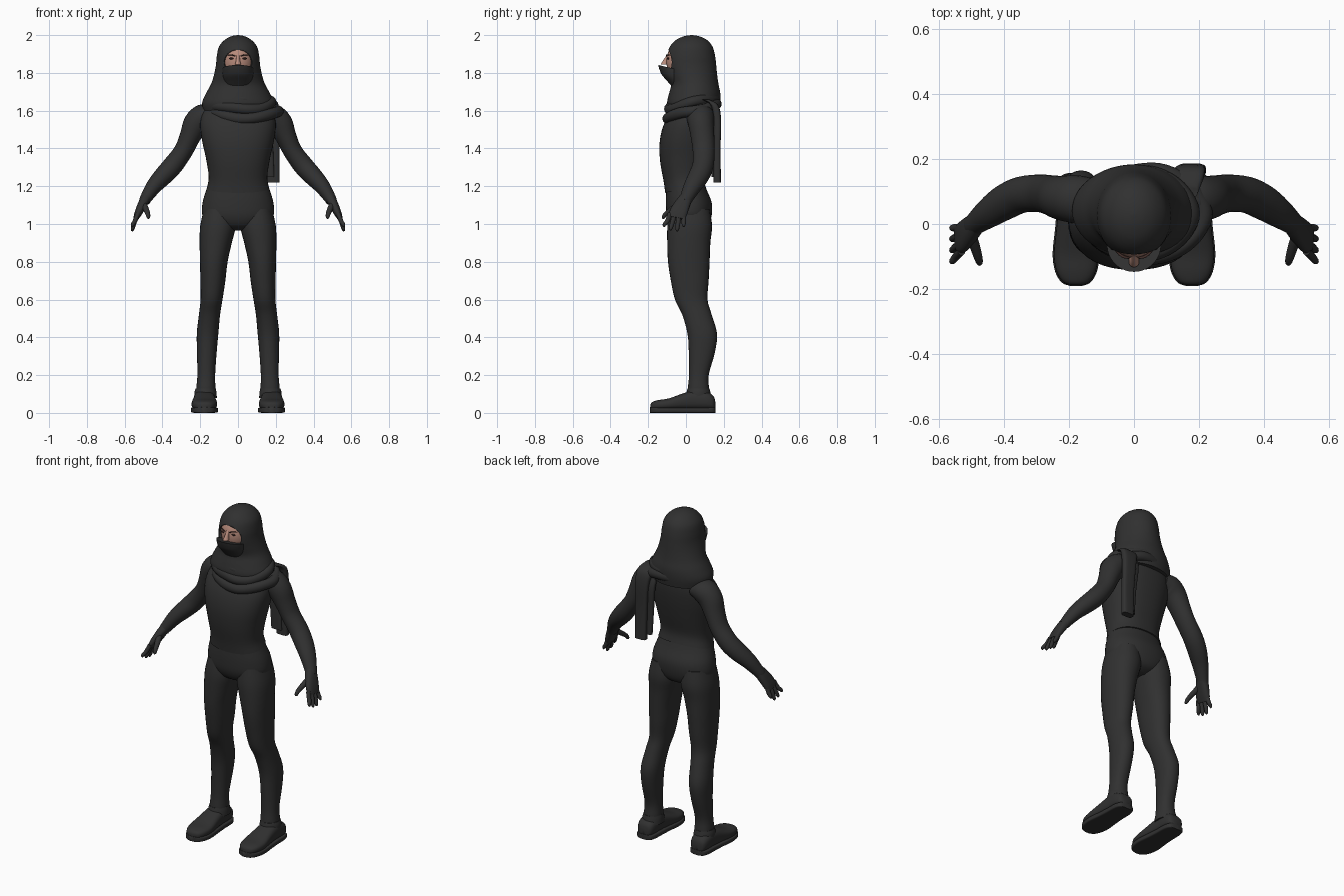
import bpy, bmesh
from math import sin, cos, pi, copysign
from mathutils import Vector

cube = bpy.data.objects.get("Cube")
if cube:
    bpy.data.objects.remove(cube, do_unlink=True)

X, Y, Z = Vector((1, 0, 0)), Vector((0, 1, 0)), Vector((0, 0, 1))


def material(name, r, g, b):
    m = bpy.data.materials.new(name)
    m.use_nodes = True
    m.diffuse_color = (r, g, b, 1)
    bsdf = m.node_tree.nodes["Principled BSDF"]
    bsdf.inputs["Base Color"].default_value = (r, g, b, 1)
    bsdf.inputs["Roughness"].default_value = 0.9
    return m


cloth = material("charcoal cloth", 0.03, 0.03, 0.03)
skin = material("skin", 0.48, 0.26, 0.2)
dark = material("dark brown", 0.06, 0.03, 0.025)


def spline(rows, steps, closed):
    """Catmull-Rom interpolation of equal-length number rows."""
    n, out = len(rows), []
    pick = (lambda i: rows[i % n]) if closed else (lambda i: rows[max(0, min(n - 1, i))])
    for i in range(n if closed else n - 1):
        p = [pick(i + k) for k in (-1, 0, 1, 2)]
        for s in range(steps):
            t = s / steps
            out.append([b + t * ((c - a) + t * ((2 * a - 5 * b + 4 * c - d)
                        + t * (3 * b - a - 3 * c + d))) / 2 for a, b, c, d in zip(*p)])
    return out if closed else out + [list(rows[-1])]


def finish(name, bm, mat, angle=50):
    bmesh.ops.recalc_face_normals(bm, faces=bm.faces)
    mesh = bpy.data.meshes.new(name)
    bm.to_mesh(mesh)
    bm.free()
    mesh.materials.append(mat)
    ob = bpy.data.objects.new(name, mesh)
    bpy.context.collection.objects.link(ob)
    bpy.ops.object.select_all(action="DESELECT")
    ob.select_set(True)
    bpy.context.view_layer.objects.active = ob
    bpy.ops.object.shade_smooth_by_angle(angle=angle * pi / 180)
    return ob


def loft(name, rows, axis=None, ref=Y, power=2, tilt=0, closed=False,
         sides=28, steps=4, mirror=1, mat=cloth):
    """Skin rows of (x, y, z, half width, half depth) into one body."""
    rows = spline(rows, steps, closed)
    centres = [Vector((r[0] * mirror, r[1], r[2])) for r in rows]
    n, bm, rings = len(rows), bmesh.new(), []
    for i, r in enumerate(rows):
        if axis:
            t = axis
        elif closed:
            t = (centres[(i + 1) % n] - centres[i - 1]).normalized()
        else:
            t = (centres[min(i + 1, n - 1)] - centres[max(i - 1, 0)]).normalized()
        u = t.cross(ref).normalized()
        v = u.cross(t)
        ring = []
        for k in range(sides):
            c, s = cos(2 * pi * k / sides), sin(2 * pi * k / sides)
            pc = copysign(abs(c) ** (2 / power), c)
            ps = copysign(abs(s) ** (2 / power), s)
            ring.append(bm.verts.new(centres[i] + u * pc * r[3] + v * ps * r[4] + t * tilt * s))
        rings.append(ring)
    for i in range(n if closed else n - 1):
        a, b = rings[i], rings[(i + 1) % n]
        for k in range(sides):
            j = (k + 1) % sides
            bm.faces.new((a[k], a[j], b[j], b[k]))
    if not closed:
        bm.faces.new(rings[0])
        bm.faces.new(rings[-1])
    return finish(name, bm, mat)


def ball(name, centre, size, mat):
    bm = bmesh.new()
    bmesh.ops.create_uvsphere(bm, u_segments=32, v_segments=20, radius=1)
    for v in bm.verts:
        v.co = Vector(centre) + Vector([a * b for a, b in zip(v.co, size)])
    return finish(name, bm, mat)


def stack(rows):
    """Turn (z, half width, front y, back y) into loft rows."""
    return [(0, (f + b) / 2, z, w, (b - f) / 2) for z, w, f, b in rows]


# Torso and trousers seat
loft("shirt", stack([
    (1.19, .165, -.11, .105), (1.25, .155, -.118, .097), (1.35, .17, -.136, .12),
    (1.45, .192, -.14, .14), (1.54, .2, -.122, .15), (1.61, .175, -.085, .145),
    (1.67, .11, -.04, .13)]), Z, power=2.3, tilt=.025, sides=40)
loft("trousers_seat", stack([
    (.965, .05, -.03, .07), (.99, .13, -.075, .115), (1.04, .186, -.1, .135),
    (1.11, .188, -.106, .137), (1.18, .168, -.104, .11), (1.24, .15, -.1, .09)]),
    Z, power=2.2, sides=40)

# Hood with a face opening
hood = loft("hood", stack([
    (2.0, .004, .026, .034), (1.994, .035, -.01, .07), (1.975, .07, -.052, .11),
    (1.94, .1, -.085, .14), (1.89, .112, -.103, .154), (1.84, .117, -.105, .16),
    (1.79, .127, -.092, .165), (1.74, .143, -.078, .172), (1.69, .17, -.09, .182),
    (1.64, .19, -.1, .182), (1.59, .18, -.09, .175)]), Z, sides=48)
cutter = ball("face_cutter", (0, -.12, 1.855), (.083, .1, .07), cloth)
cutter.hide_render = True
cut = hood.modifiers.new("face opening", "BOOLEAN")
cut.object = cutter
cut.solver = "EXACT"
bpy.context.view_layer.objects.active = hood
bpy.ops.object.modifier_apply(modifier=cut.name)
bpy.data.objects.remove(cutter, do_unlink=True)

# Face and mask
ball("face", (0, -.01, 1.86), (.084, .094, .11), skin)
loft("nose", [(0, -.09, 1.895, .009, .01), (0, -.105, 1.87, .01, .014),
              (0, -.115, 1.845, .016, .018)], Z, mat=skin)
for side, word in ((1, "left"), (-1, "right")):
    ball(word + "_eye", (.034 * side, -.094, 1.876), (.014, .006, .005), dark)
    loft(word + "_eyebrow", [(.014, -.104, 1.888, .003, .003), (.034, -.1, 1.895, .003, .004),
                             (.056, -.083, 1.893, .002, .002)], mirror=side, sides=8, mat=dark)
loft("mask", stack([
    (1.66, .05, -.06, .02), (1.7, .058, -.07, .02), (1.735, .066, -.098, .02),
    (1.77, .077, -.128, .02), (1.8, .082, -.141, .02), (1.822, .083, -.147, .02)]),
    Z, tilt=-.02, sides=36)

# Scarf: draped loops and a hanging tail
for name, cx, rx, ry, z, rise, r in (
        ("scarf_inner_loop", .005, .125, .105, 1.675, .02, .026),
        ("scarf_middle_loop", .015, .16, .122, 1.64, .03, .028),
        ("scarf_outer_loop", .035, .178, .13, 1.597, .033, .029)):
    path = []
    for k in range(14):
        a = 2 * pi * k / 14
        path.append((cx + rx * cos(a), .032 + ry * sin(a),
                     z + rise * sin(a) + .007 * sin(3 * a + cx * 90),
                     r * (.9 + .1 * cos(5 * a)), r))
    loft(name, path, ref=Z, closed=True, sides=14)
loft("scarf_tail", [(.15, .1, 1.66, .045, .02), (.165, .15, 1.63, .05, .02),
                    (.175, .166, 1.55, .043, .02), (.182, .165, 1.4, .038, .018),
                    (.185, .165, 1.22, .036, .02)], Z, power=3.5)
loft("scarf_tail_under", [(.13, .12, 1.64, .04, .016), (.14, .152, 1.55, .04, .015),
                          (.15, .148, 1.4, .036, .014), (.158, .148, 1.25, .034, .014)],
     Z, power=3.5)

# Limbs, mirrored
for side, word in ((1, "left"), (-1, "right")):
    loft(word + "_leg", [
        (.1, .02, 1.08, .08, .105), (.106, .02, .99, .094, .118), (.118, .015, .9, .085, .114),
        (.128, .015, .8, .073, .11), (.133, .02, .7, .066, .1), (.14, .028, .6, .058, .086),
        (.151, .058, .52, .056, .078), (.161, .086, .42, .057, .078), (.165, .084, .32, .052, .069),
        (.168, .068, .2, .047, .052), (.17, .066, .13, .051, .056), (.17, .066, .1, .05, .055)],
        Z, mirror=side, power=2.2)
    loft(word + "_boot_cuff", [(.172, .066, .08, .06, .07), (.172, .066, .11, .058, .063),
                               (.171, .066, .13, .053, .058)], Z, mirror=side)

    # Boot upper from (y, half width, top height), and its sole
    upper = [(.155, .02, .06), (.145, .043, .09), (.11, .054, .112), (.05, .056, .12),
             (-.01, .06, .105), (-.09, .068, .077), (-.145, .06, .068),
             (-.178, .04, .058), (-.188, .015, .045)]
    loft(word + "_boot", [(.178, y, h / 2 + .008, w, h / 2 - .008) for y, w, h in upper],
         -Y, ref=Z, power=2.7, mirror=side)
    loft(word + "_sole", [(.178, y * 1.01, .015, w + .004, .015) for y, w, h in upper],
         -Y, ref=Z, power=6, mirror=side)

    loft(word + "_arm", [
        (.13, .07, 1.575, .05, .07), (.18, .076, 1.568, .068, .074), (.222, .08, 1.53, .068, .068),
        (.255, .088, 1.46, .055, .062), (.29, .094, 1.385, .05, .058), (.345, .09, 1.31, .053, .056),
        (.395, .068, 1.255, .05, .055), (.445, .035, 1.2, .042, .047),
        (.485, .004, 1.14, .032, .036), (.495, -.006, 1.12, .029, .034)], mirror=side)
    loft(word + "_palm", [
        (.484, .005, 1.145, .026, .032), (.505, -.018, 1.105, .025, .041),
        (.527, -.04, 1.06, .02, .047), (.54, -.048, 1.03, .014, .043)],
        mirror=side, power=2.5)
    fingers = (("index", -.084, -.114, .985), ("middle", -.06, -.08, .967),
               ("ring", -.036, -.046, .962), ("little", -.012, -.012, .985))
    for finger, y, tip_y, tip in fingers:
        loft(f"{word}_{finger}_finger", [
            (.53, y, 1.055, .012, .013), (.546, (y + tip_y) / 2, 1.015, .012, .0125),
            (.558, tip_y, tip + .012, .01, .01), (.561, tip_y, tip, .004, .004)],
            mirror=side, sides=12)
    loft(word + "_thumb", [
        (.505, -.025, 1.115, .018, .018), (.49, -.065, 1.085, .015, .016),
        (.478, -.105, 1.055, .012, .013), (.474, -.12, 1.035, .009, .009),
        (.473, -.124, 1.028, .003, .003)], ref=X, mirror=side, sides=12)
